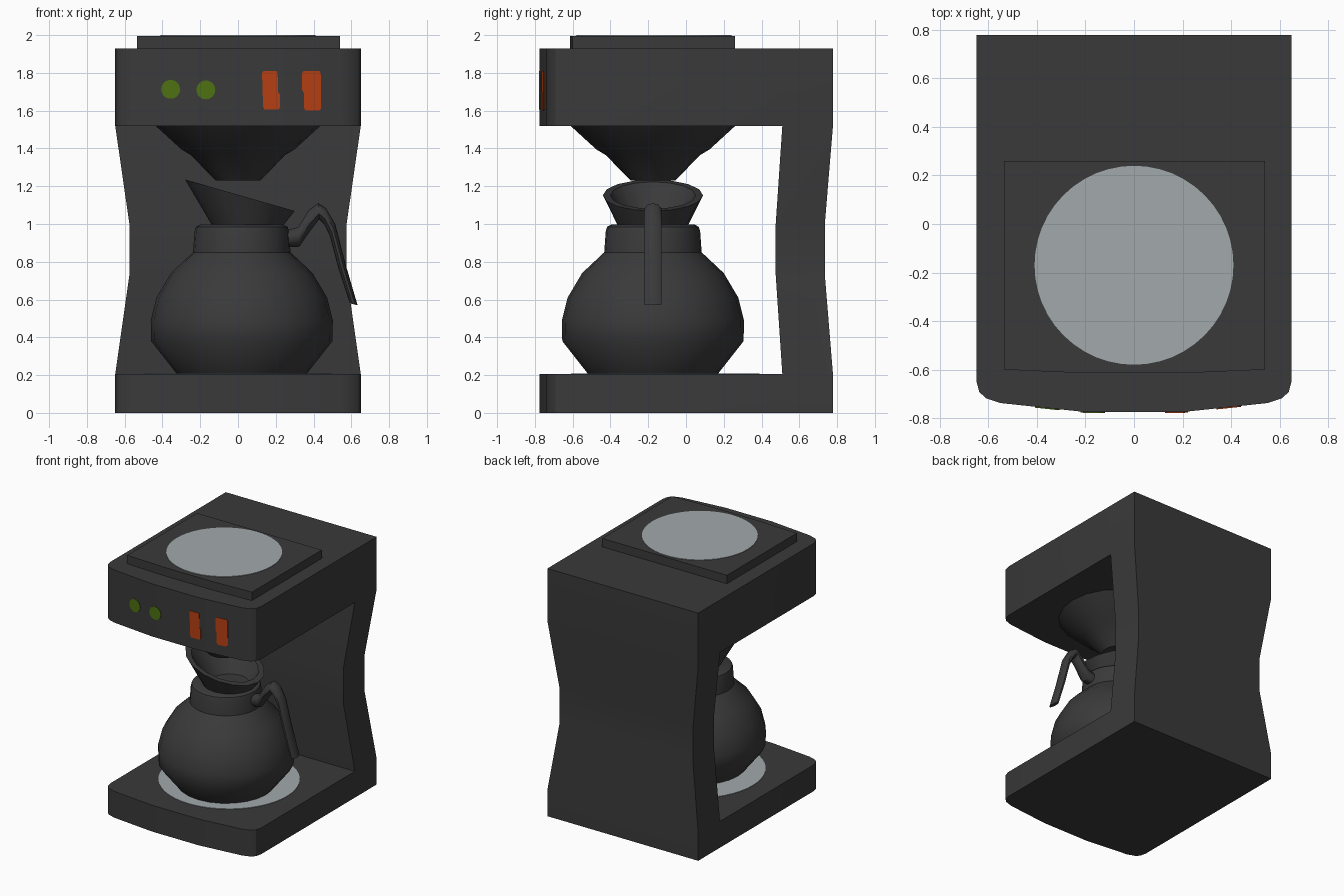
import bpy, bmesh, math

if "Cube" in bpy.data.objects:
    bpy.data.objects.remove(bpy.data.objects["Cube"])


def material(name, rgb):
    m = bpy.data.materials.new(name)
    m.diffuse_color = (*rgb, 1)
    m.use_nodes = True
    m.node_tree.nodes["Principled BSDF"].inputs["Base Color"].default_value = m.diffuse_color
    return m


DARK = material("dark plastic", (0.042, 0.042, 0.042))
STEEL = material("steel grey", (0.36, 0.40, 0.41))
GREEN = material("green light", (0.075, 0.165, 0.006))
ORANGE = material("orange switch", (0.47, 0.05, 0.006))
CY = -0.175   # y of the brewing axis


def finish(name, bm, mat, angle=None):
    bmesh.ops.recalc_face_normals(bm, faces=bm.faces)
    me = bpy.data.meshes.new(name)
    bm.to_mesh(me)
    bm.free()
    me.materials.append(mat)
    ob = bpy.data.objects.new(name, me)
    bpy.context.collection.objects.link(ob)
    if angle:
        bpy.ops.object.select_all(action='DESELECT')
        ob.select_set(True)
        bpy.context.view_layer.objects.active = ob
        bpy.ops.object.shade_smooth_by_angle(angle=math.radians(angle))
    return ob


def bridge(bm, a, b):
    n = len(a)
    for i in range(n):
        bm.faces.new((a[i], a[(i + 1) % n], b[(i + 1) % n], b[i]))


def loft(name, rings, mat, angle=None):
    """Skin a list of point rings and cap both ends."""
    bm = bmesh.new()
    rows = [[bm.verts.new(p) for p in ring] for ring in rings]
    for a, b in zip(rows, rows[1:]):
        bridge(bm, a, b)
    bm.faces.new(rows[0])
    bm.faces.new(rows[-1])
    return finish(name, bm, mat, angle)


def circle(r, z, cx, cy, n):
    return [(cx + r * math.cos(2 * math.pi * i / n),
             cy + r * math.sin(2 * math.pi * i / n), z) for i in range(n)]


def lathe(name, profile, cx, cy, n, mat, angle=None):
    return loft(name, [circle(r, z, cx, cy, n) for r, z in profile], mat, angle)


# Housing: base and head share one outline, joined by a waisted back column
half = [(0.2, -0.775), (0.55, -0.738), (0.61, -0.718), (0.638, -0.692), (0.65, -0.645)]
front = [(-x, y) for x, y in reversed(half)] + half
bm = bmesh.new()


def slab_ring(z):
    pts = front + [(0.65, 0.51), (0.65, 0.778), (-0.65, 0.778), (-0.65, 0.51)]
    return [bm.verts.new((x, y, z)) for x, y in pts]


def waist_ring(z):
    pts = [(0.575, 0.475), (0.575, 0.735), (-0.575, 0.735), (-0.575, 0.475)]
    return [bm.verts.new((x, y, z)) for x, y in pts]


b0, b1, h0, h1 = [slab_ring(z) for z in (0, 0.205, 1.52, 1.93)]
w0, w1 = waist_ring(0.73), waist_ring(1.0)
bridge(bm, b0, b1)
bridge(bm, h0, h1)
for a, b in ((b1[-4:], w0), (w0, w1), (w1, h0[-4:])):
    bridge(bm, a, b)
bm.faces.new(b0)
bm.faces.new(h1)
for ring in (b1, h0):
    bm.faces.new(ring[:-3] + ring[-1:])
finish("housing", bm, DARK, 30)

# Raised lid plate on the head
lid = [(-0.535, -0.60), (-0.2, -0.615), (0.2, -0.615), (0.54, -0.60), (0.54, 0.26), (-0.535, 0.26)]
loft("lid_plate", [[(x, y, z) for x, y in lid] for z in (1.925, 1.996)], DARK)

# Upper and lower warming discs
lathe("upper_hot_plate", [(0.41, 1.992), (0.41, 2.0)], 0, -0.17, 48, STEEL)
lathe("lower_hot_plate", [(0.50, 0.202), (0.50, 0.209)], 0, -0.11, 48, STEEL)

# Filter funnel under the head
lathe("filter_funnel", [(0.442, 1.525), (0.30, 1.395), (0.25, 1.365), (0.118, 1.23)],
      0, CY, 20, DARK, 40)

# Round jug
lathe("jug", [(0.345, 0.208), (0.48, 0.38), (0.482, 0.49), (0.452, 0.61), (0.375, 0.74),
              (0.258, 0.85), (0.25, 0.96), (0.243, 0.985), (0.22, 0.997)],
      0.02, CY, 24, DARK, 40)


# Slanted open pouring collar
def slanted(s, tilt, n=16):
    ring = []
    for i in range(n):
        a = 2 * math.pi * i / n
        ring.append((0.01 + 0.29 * s * math.cos(a), CY + 0.265 * s * math.sin(a),
                     1.152 - tilt * math.cos(a)))
    return ring


loft("pouring_collar", [circle(0.18, 0.98, 0.05, CY, 16), slanted(1, 0.083),
                        slanted(0.85, 0.071), circle(0.14, 1.0, 0.05, CY, 16)], DARK, 35)

# Jug handle: oval sections between an outer and an inner curve
outer = [(0.24, 0.96), (0.32, 0.985), (0.375, 1.075), (0.425, 1.11),
         (0.465, 1.085), (0.515, 1.0), (0.57, 0.785), (0.633, 0.57)]
inner = [(0.24, 0.875), (0.325, 0.88), (0.38, 0.96), (0.43, 1.025),
         (0.455, 1.0), (0.485, 0.94), (0.53, 0.77), (0.592, 0.58)]
rings = []
for (ox, oz), (ix, iz) in zip(outer, inner):
    ring = []
    for k in range(10):
        a = 2 * math.pi * k / 10
        t = 0.5 + 0.5 * math.cos(a)
        ring.append((ix + (ox - ix) * t, CY + 0.049 * math.sin(a), iz + (oz - iz) * t))
    rings.append(ring)
loft("jug_handle", rings, DARK, 45)


# Lights and switches: thin plates that follow the curved front
def front_plate(name, pts, mat):
    def surf(x):
        return -0.775 + max(0, abs(x) - 0.2) * 0.037 / 0.35
    loft(name, [[(x, surf(x) + d, z) for x, z in pts] for d in (0.003, -0.004)], mat)


for i, (cx, cz) in enumerate([(-0.357, 1.713), (-0.17, 1.71)]):
    front_plate(f"indicator_light_{i + 1}",
                [(x, z) for x, z, _ in circle(0.05, 0, cx, cz, 24)], GREEN)
front_plate("left_switch", [(0.135, 1.81), (0.203, 1.81), (0.21, 1.80), (0.212, 1.70),
                            (0.222, 1.685), (0.222, 1.615), (0.212, 1.605),
                            (0.142, 1.605), (0.133, 1.62), (0.127, 1.80)], ORANGE)
front_plate("right_switch", [(0.348, 1.81), (0.43, 1.81), (0.438, 1.80), (0.44, 1.61),
                             (0.43, 1.60), (0.36, 1.60), (0.35, 1.612), (0.35, 1.69),
                             (0.34, 1.71), (0.34, 1.80)], ORANGE)
